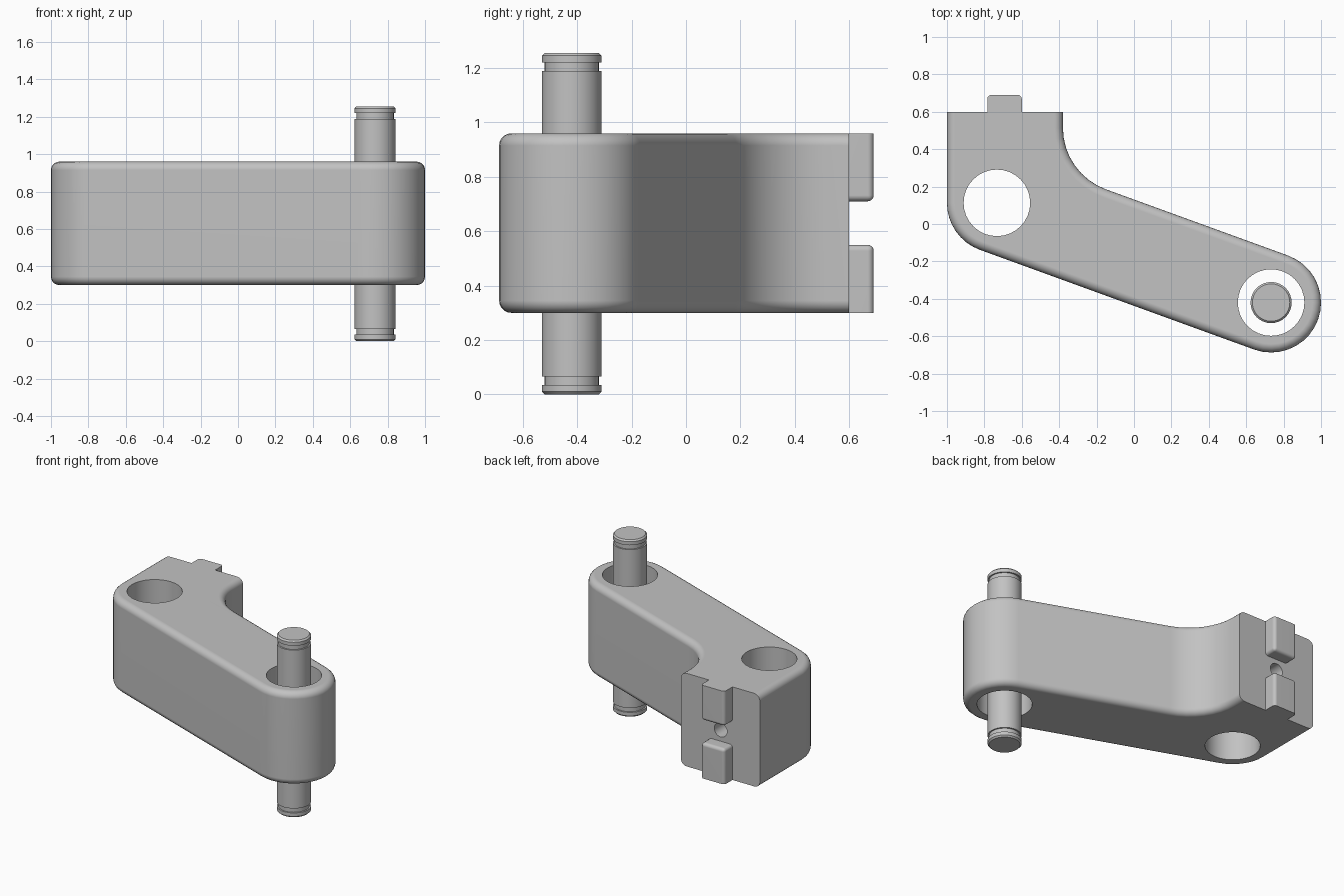
import bpy, bmesh
from math import cos, sin, pi, radians
from mathutils import Matrix, Vector

cube = bpy.data.objects.get("Cube")
if cube:
    bpy.data.objects.remove(cube, do_unlink=True)

# Plain grey metal
metal = bpy.data.materials.new("grey_metal")
metal.use_nodes = True
metal.diffuse_color = (0.54, 0.54, 0.54, 1)
metal.node_tree.nodes["Principled BSDF"].inputs["Base Color"].default_value = metal.diffuse_color

LOW, HIGH, BACK = 0.30, 0.96, 0.60       # block bottom, top, rear face
EYE_A = Vector((-0.733, 0.113))          # empty bore
EYE_B = Vector((0.733, -0.42))           # bore with the pin
END_R, BORE_R, EDGE_R = 0.267, 0.178, 0.045
BEND, BEND_R = Vector((-0.03, 0.514)), 0.35


def make_object(name, bm):
    bmesh.ops.recalc_face_normals(bm, faces=bm.faces[:])
    mesh = bpy.data.meshes.new(name)
    bm.to_mesh(mesh)
    bm.free()
    mesh.materials.append(metal)
    ob = bpy.data.objects.new(name, mesh)
    bpy.context.collection.objects.link(ob)
    return ob


def activate(ob):
    bpy.ops.object.select_all(action='DESELECT')
    ob.select_set(True)
    bpy.context.view_layer.objects.active = ob


def smooth(ob):
    activate(ob)
    bpy.ops.object.shade_smooth_by_angle(angle=radians(30))
    mod = ob.modifiers.new("even_shading", 'WEIGHTED_NORMAL')
    mod.keep_sharp = True


def loft(name, rings):
    """Join equal-length rings of points and cap both ends."""
    bm = bmesh.new()
    loops = [[bm.verts.new(p) for p in ring] for ring in rings]
    n = len(loops[0])
    for a, b in zip(loops, loops[1:]):
        for i in range(n):
            j = (i + 1) % n
            bm.faces.new((a[i], a[j], b[j], b[i]))
    bm.faces.new(loops[0][::-1])
    bm.faces.new(loops[-1])
    return make_object(name, bm)


def lathe(name, centre, profile, sides):
    return loft(name, [[(centre.x + r * cos(2 * pi * i / sides),
                         centre.y + r * sin(2 * pi * i / sides), z)
                        for i in range(sides)] for r, z in profile])


def arc(centre, radius, start, end, steps):
    angles = [radians(start + (end - start) * i / steps) for i in range(steps + 1)]
    return [(centre.x + radius * cos(a), centre.y + radius * sin(a)) for a in angles]


def outline(inset):
    """Bent arm outline, shrunk inward everywhere except at the rear face."""
    return ([(-1 + inset, BACK)]
            + arc(EYE_A, END_R - inset, 180, 250, 8)
            + arc(EYE_B, END_R - inset, -110, 70, 18)
            + arc(BEND, BEND_R + inset, 250, 180, 8)
            + [(BEND.x - BEND_R - inset, BACK)])


def cut(ob, cutter):
    cutter.hide_render = True
    mod = ob.modifiers.new("cut", 'BOOLEAN')
    mod.operation = 'DIFFERENCE'
    mod.solver = 'EXACT'
    mod.object = cutter
    activate(ob)
    bpy.ops.object.modifier_apply(modifier=mod.name)
    bpy.data.objects.remove(cutter, do_unlink=True)


# Bent arm with rounded top and bottom edges
levels = []
for i in range(6):
    a = pi / 2 * i / 5
    levels.append((EDGE_R * (1 - sin(a)), EDGE_R * (1 - cos(a))))
levels = [(d, LOW + h) for d, h in levels] + [(d, HIGH - h) for d, h in reversed(levels)]
arm = loft("bent_arm", [[(x, y, z) for x, y in outline(d)] for d, z in levels])

# Two upright bores
for eye in (EYE_A, EYE_B):
    cut(arm, lathe("bore_cutter", eye, [(BORE_R, 0), (BORE_R, 1.3)], 32))

# Small screw hole in the rear face
screw = lathe("screw_hole_cutter", Vector((0, 0)), [(0.05, -0.2), (0.05, 0.1)], 24)
screw.data.transform(Matrix.Translation((-0.692, BACK, 0.63)) @ Matrix.Rotation(-pi / 2, 4, 'X'))
cut(arm, screw)
smooth(arm)

# Locating keys above and below the screw hole
for name, outer, inner in (("lower_key", LOW, 0.55), ("upper_key", HIGH, 0.71)):
    bm = bmesh.new()
    bmesh.ops.create_cube(bm, size=1)
    bmesh.ops.scale(bm, vec=(0.185, 0.10, 0.25), verts=bm.verts[:])
    bmesh.ops.translate(bm, vec=(-0.692, 0.64, (outer + inner) / 2), verts=bm.verts[:])
    rounded = []
    for e in bm.edges:
        mid = (e.verts[0].co + e.verts[1].co) / 2
        if mid.y > BACK and abs(mid.z - outer) > 0.01:
            on_rear = mid.y > 0.68
            on_inner = abs(mid.z - inner) < 0.01
            if on_rear or on_inner:
                rounded.append(e)
    bmesh.ops.bevel(bm, geom=rounded, offset=0.022, segments=4, profile=0.5, affect='EDGES')
    smooth(make_object(name, bm))

# Pin with a retaining groove near each end
half = [(0.10, 0), (0.11, 0.01), (0.11, 0.035), (0.10, 0.035), (0.10, 0.066), (0.11, 0.066)]
pin = lathe("pin", EYE_B, half + [(r, 1.255 - z) for r, z in reversed(half)], 32)
smooth(pin)
